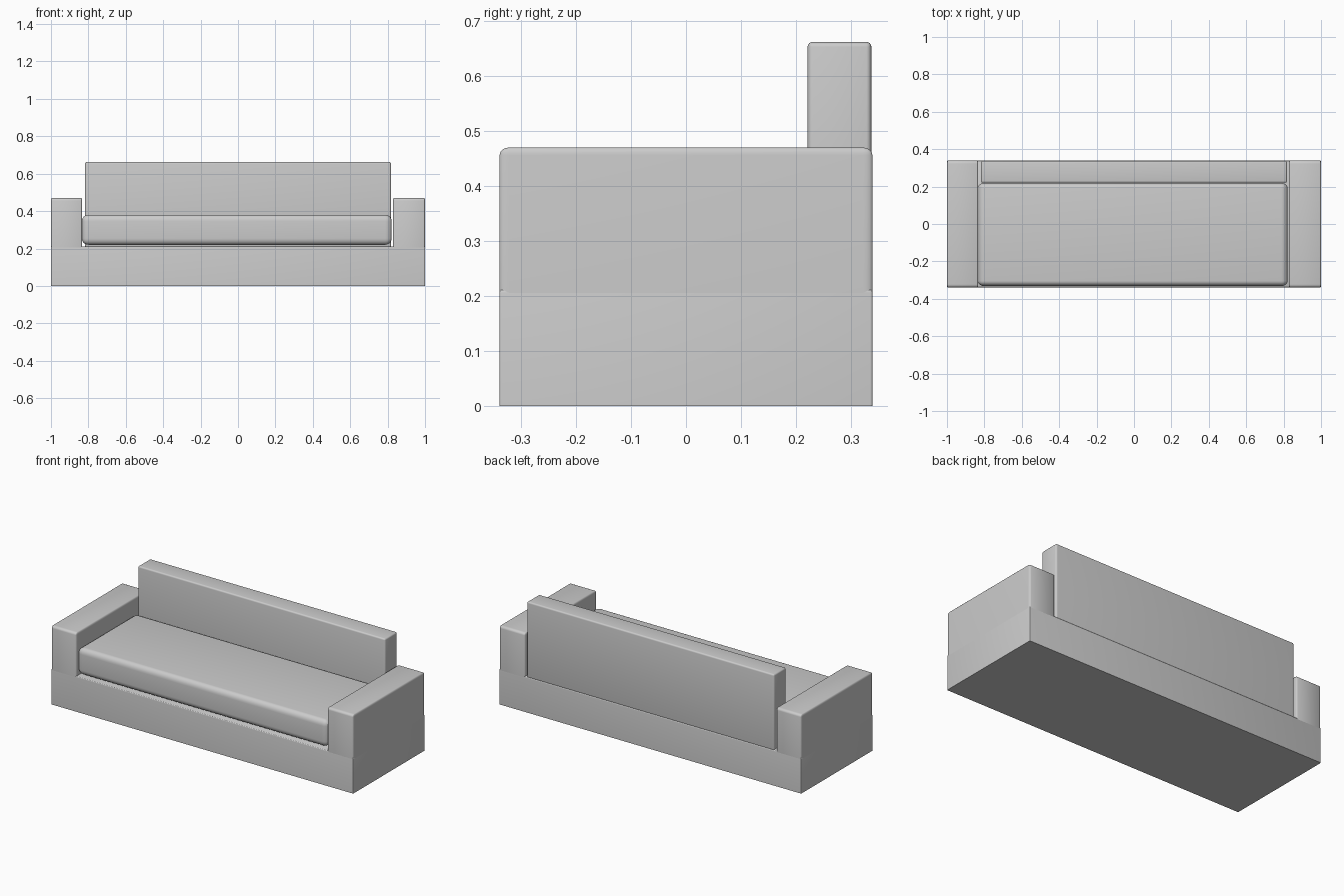
import bpy, bmesh, math
from mathutils import Vector

cube = bpy.data.objects.get("Cube")
if cube:
    bpy.data.objects.remove(cube, do_unlink=True)

# Single upholstery colour
fabric = bpy.data.materials.new("light_grey_fabric")
fabric.use_nodes = True
COLOR = (0.6, 0.6, 0.6, 1)
fabric.diffuse_color = COLOR
fabric.node_tree.nodes["Principled BSDF"].inputs["Base Color"].default_value = COLOR


def rounded_box(name, low, high, radius, segments=4, flat_bottom=False):
    """Box between two corners; radius gives the rounding along x, y and z."""
    low, high, radius = Vector(low), Vector(high), Vector(radius)
    size, centre = high - low, (low + high) / 2
    bm = bmesh.new()
    bmesh.ops.create_cube(bm, size=1)
    # Bevel by one unit in radius-scaled space, then scale back
    bmesh.ops.scale(bm, vec=[s / r for s, r in zip(size, radius)], verts=bm.verts)
    edges = [e for e in bm.edges
             if not flat_bottom or any(v.co.z > 0 for v in e.verts)]
    bmesh.ops.bevel(bm, geom=edges, offset=1, segments=segments,
                    profile=0.5, affect='EDGES')
    bmesh.ops.scale(bm, vec=radius, verts=bm.verts)
    bmesh.ops.translate(bm, vec=centre, verts=bm.verts)
    bmesh.ops.recalc_face_normals(bm, faces=bm.faces)
    mesh = bpy.data.meshes.new(name)
    bm.to_mesh(mesh)
    bm.free()
    mesh.materials.append(fabric)
    obj = bpy.data.objects.new(name, mesh)
    bpy.context.collection.objects.link(obj)
    bpy.ops.object.select_all(action='DESELECT')
    obj.select_set(True)
    bpy.context.view_layer.objects.active = obj
    bpy.ops.object.shade_smooth_by_angle(angle=math.radians(40))
    return obj


# Plinth with crisp lower edges
rounded_box("base", (-1, -0.339, 0), (1, 0.339, 0.212),
            (0.004, 0.004, 0.006), 3, flat_bottom=True)

# Armrests
for name, x0, x1 in (("right_arm", -1, -0.833), ("left_arm", 0.828, 1)):
    rounded_box(name, (x0, -0.339, 0.205), (x1, 0.339, 0.47),
                (0.007, 0.017, 0.014), flat_bottom=True)

# Backrest
rounded_box("backrest", (-0.818, 0.221, 0.207), (0.818, 0.337, 0.662),
            (0.011, 0.009, 0.009))

# Seat cushion
rounded_box("seat_cushion", (-0.835, -0.332, 0.22), (0.822, 0.219, 0.38),
            (0.035, 0.028, 0.034), 6)
